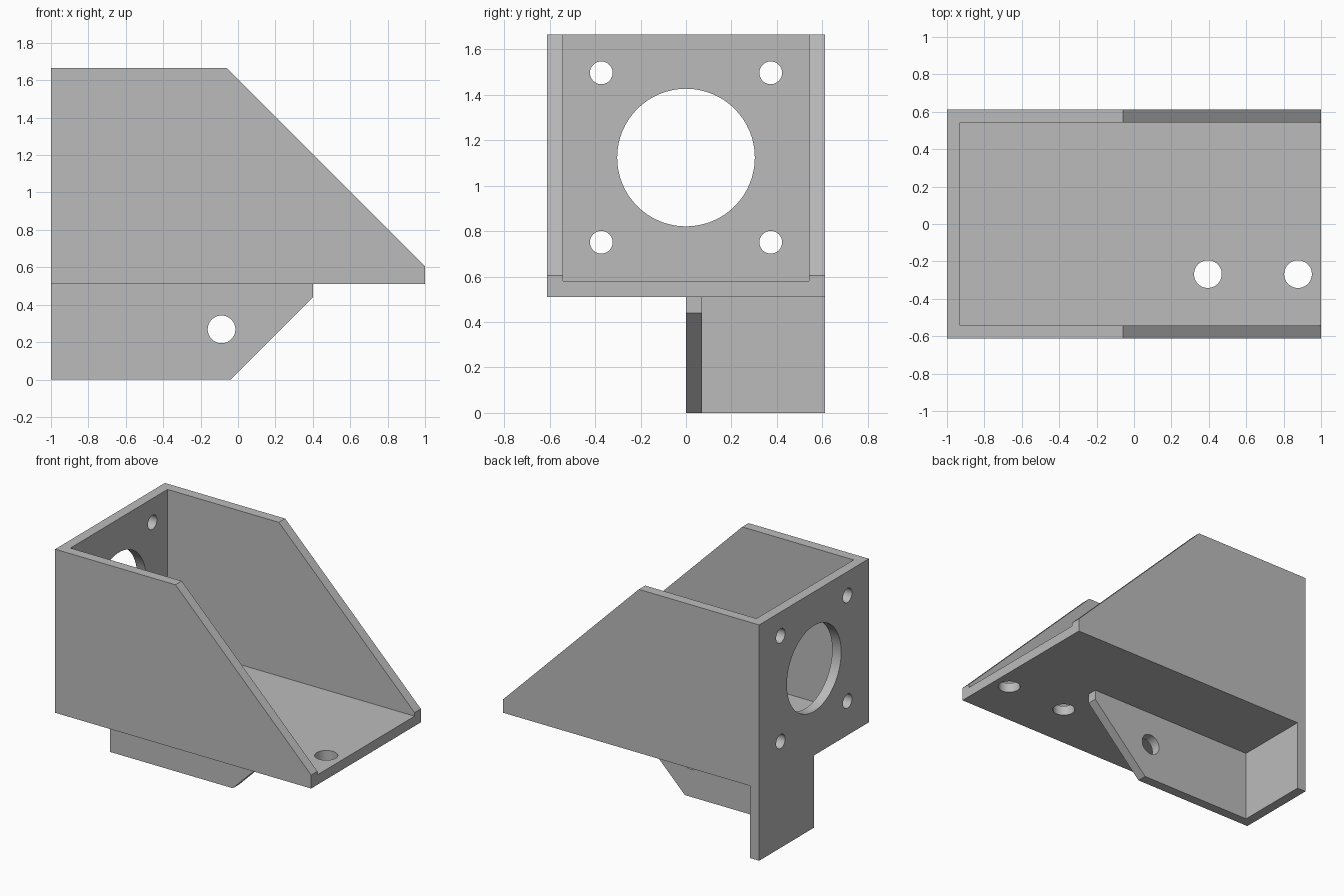
import bpy
import bmesh
import math
from mathutils import Matrix

cube = bpy.data.objects.get("Cube")
if cube:
    bpy.data.objects.remove(cube, do_unlink=True)

# Main dimensions
HALF_WIDTH = 0.612
WALL = 0.07
FLOOR_BOTTOM, TOP = 0.51, 1.665
FLOOR_TOP = FLOOR_BOTTOM + WALL
FIN_FRONT = 0.4

# Plain grey material
grey = bpy.data.materials.new("plain_grey")
grey.use_nodes = True
colour = (0.5, 0.5, 0.5, 1)
grey.diffuse_color = colour
grey.node_tree.nodes["Principled BSDF"].inputs["Base Color"].default_value = colour


def make_object(name, bm):
    bmesh.ops.recalc_face_normals(bm, faces=bm.faces[:])
    mesh = bpy.data.meshes.new(name)
    bm.to_mesh(mesh)
    bm.free()
    mesh.materials.append(grey)
    obj = bpy.data.objects.new(name, mesh)
    bpy.context.collection.objects.link(obj)
    return obj


def extrude_profile(name, points, y0, y1):
    """Extrude an x-z outline along y."""
    bm = bmesh.new()
    face = bm.faces.new([bm.verts.new((x, y0, z)) for x, z in points])
    result = bmesh.ops.extrude_face_region(bm, geom=[face])
    for item in result["geom"]:
        if isinstance(item, bmesh.types.BMVert):
            item.co.y = y1
    return make_object(name, bm)


def box(name, x0, x1, y0, y1, z0, z1):
    return extrude_profile(name, [(x0, z0), (x1, z0), (x1, z1), (x0, z1)], y0, y1)


def drill(name, centre, radius, axis, length=0.3):
    """Cylinder cutter along the named axis."""
    turn = {"x": Matrix.Rotation(math.pi / 2, 4, "Y"),
            "y": Matrix.Rotation(math.pi / 2, 4, "X"),
            "z": Matrix.Identity(4)}[axis]
    bm = bmesh.new()
    bmesh.ops.create_cone(bm, cap_ends=True, segments=64, radius1=radius,
                          radius2=radius, depth=length,
                          matrix=Matrix.Translation(centre) @ turn)
    return make_object(name, bm)


def cut(target, cutter):
    """Subtract the cutter and discard it."""
    cutter.hide_render = True
    mod = target.modifiers.new("cut", "BOOLEAN")
    mod.operation = "DIFFERENCE"
    mod.solver = "EXACT"
    mod.object = cutter
    bpy.context.view_layer.update()
    graph = bpy.context.evaluated_depsgraph_get()
    mesh = bpy.data.meshes.new_from_object(target.evaluated_get(graph))
    target.modifiers.clear()
    target.data = mesh
    bpy.data.objects.remove(cutter, do_unlink=True)


# Whole side silhouette: sloped tray above, chamfered fin below
outline = [(-1, 0), (-0.04, 0), (FIN_FRONT, 0.44), (FIN_FRONT, FLOOR_BOTTOM),
           (1, FLOOR_BOTTOM), (1, 0.605), (-0.06, TOP), (-1, TOP)]
bracket = extrude_profile("motor_bracket", outline, -HALF_WIDTH, HALF_WIDTH)

# Open tray between the side walls
inner = HALF_WIDTH - WALL
cut(bracket, box("tray_cutter", -1 + WALL, 2, -inner, inner, FLOOR_TOP, 2))

# Clear below the floor, leaving the fin and the lower end plate
cut(bracket, box("front_clearance", -2, 0.6, -1, 0, -1, FLOOR_BOTTOM))
cut(bracket, box("back_clearance", -1 + WALL, 0.6, WALL, 1, -1, FLOOR_BOTTOM))

# Shaft opening and four screw holes in the end plate
SHAFT_Z, SPACING = 1.124, 0.373
cut(bracket, drill("shaft_cutter", (-0.965, 0, SHAFT_Z), 0.303, "x"))
for sy in (-1, 1):
    for sz in (-1, 1):
        centre = (-0.965, sy * SPACING, SHAFT_Z + sz * SPACING)
        cut(bracket, drill("screw_cutter", centre, 0.05, "x"))

# Mounting holes in the floor and the fin
for x in (0.395, 0.877):
    cut(bracket, drill("floor_hole_cutter", (x, -0.268, 0.545), 0.074, "z"))
cut(bracket, drill("fin_hole_cutter", (-0.088, 0.035, 0.268), 0.074, "y"))

# Smooth hole walls, crisp plate edges
bpy.ops.object.select_all(action="DESELECT")
bracket.select_set(True)
bpy.context.view_layer.objects.active = bracket
bpy.ops.object.shade_smooth_by_angle(angle=math.radians(30))
